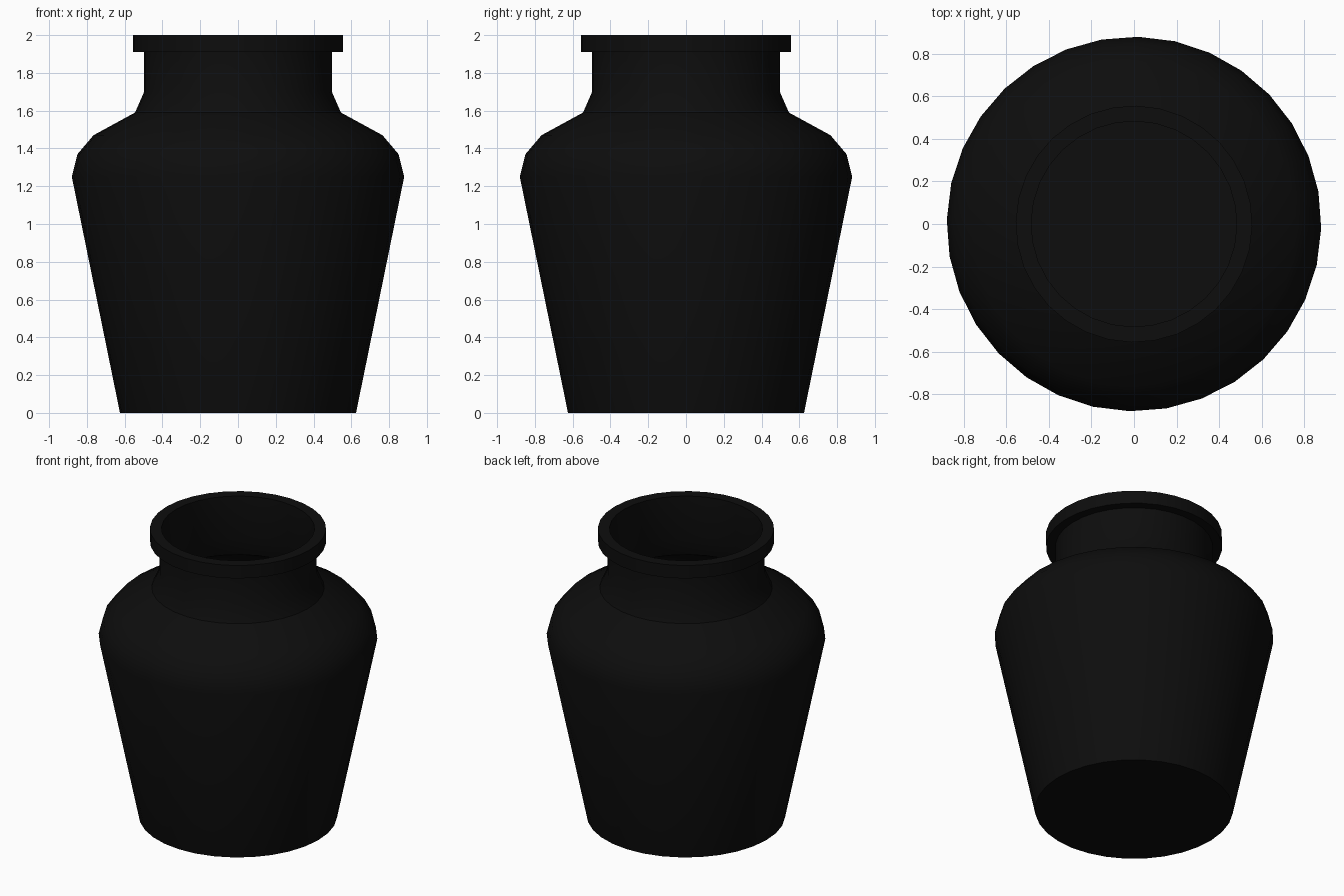
import bpy
import bmesh
from math import radians, tau
from mathutils import Matrix, Vector

cube = bpy.data.objects.get("Cube")
if cube:
    bpy.data.objects.remove(cube)

SIDES = 32
COLOUR = (0.004, 0.004, 0.004, 1)

glaze = bpy.data.materials.new("black glaze")
glaze.use_nodes = True
glaze.diffuse_color = COLOUR
shader = glaze.node_tree.nodes["Principled BSDF"]
shader.inputs["Base Color"].default_value = COLOUR
shader.inputs["Roughness"].default_value = 0.8


def lathe(name, profile):
    """Spin a (radius, height) profile around z."""
    bm = bmesh.new()
    verts = [bm.verts.new((r, 0, z)) for r, z in profile]
    edges = [bm.edges.new(pair) for pair in zip(verts, verts[1:])]
    bmesh.ops.spin(bm, geom=verts + edges, cent=(0, 0, 0), axis=(0, 0, 1),
                   angle=tau, steps=SIDES, use_merge=False)
    bmesh.ops.remove_doubles(bm, verts=bm.verts, dist=0.0005)
    bmesh.ops.recalc_face_normals(bm, faces=bm.faces)
    bm.transform(Matrix.Rotation(radians(-1.3), 4, "Z"))
    mesh = bpy.data.meshes.new(name)
    bm.to_mesh(mesh)
    bm.free()
    mesh.materials.append(glaze)
    obj = bpy.data.objects.new(name, mesh)
    bpy.context.collection.objects.link(obj)
    bpy.ops.object.select_all(action="DESELECT")
    obj.select_set(True)
    bpy.context.view_layer.objects.active = obj
    bpy.ops.object.shade_smooth_by_angle(angle=radians(35))
    return obj


# Outer wall: base, tapering body, shoulder, neck and flat collar
outer = [(0, 0), (0.625, 0), (0.88, 1.25), (0.85, 1.37), (0.765, 1.47),
         (0.545, 1.59), (0.497, 1.70), (0.497, 1.91), (0.556, 1.91), (0.556, 2)]

# Inner wall: mouth, neck, hollow body and floor
inner = [(0.483, 2), (0.483, 1.70), (0.53, 1.57), (0.75, 1.45),
         (0.83, 1.36), (0.86, 1.25), (0.61, 0.03), (0, 0.03)]

lathe("vase", outer + inner)
